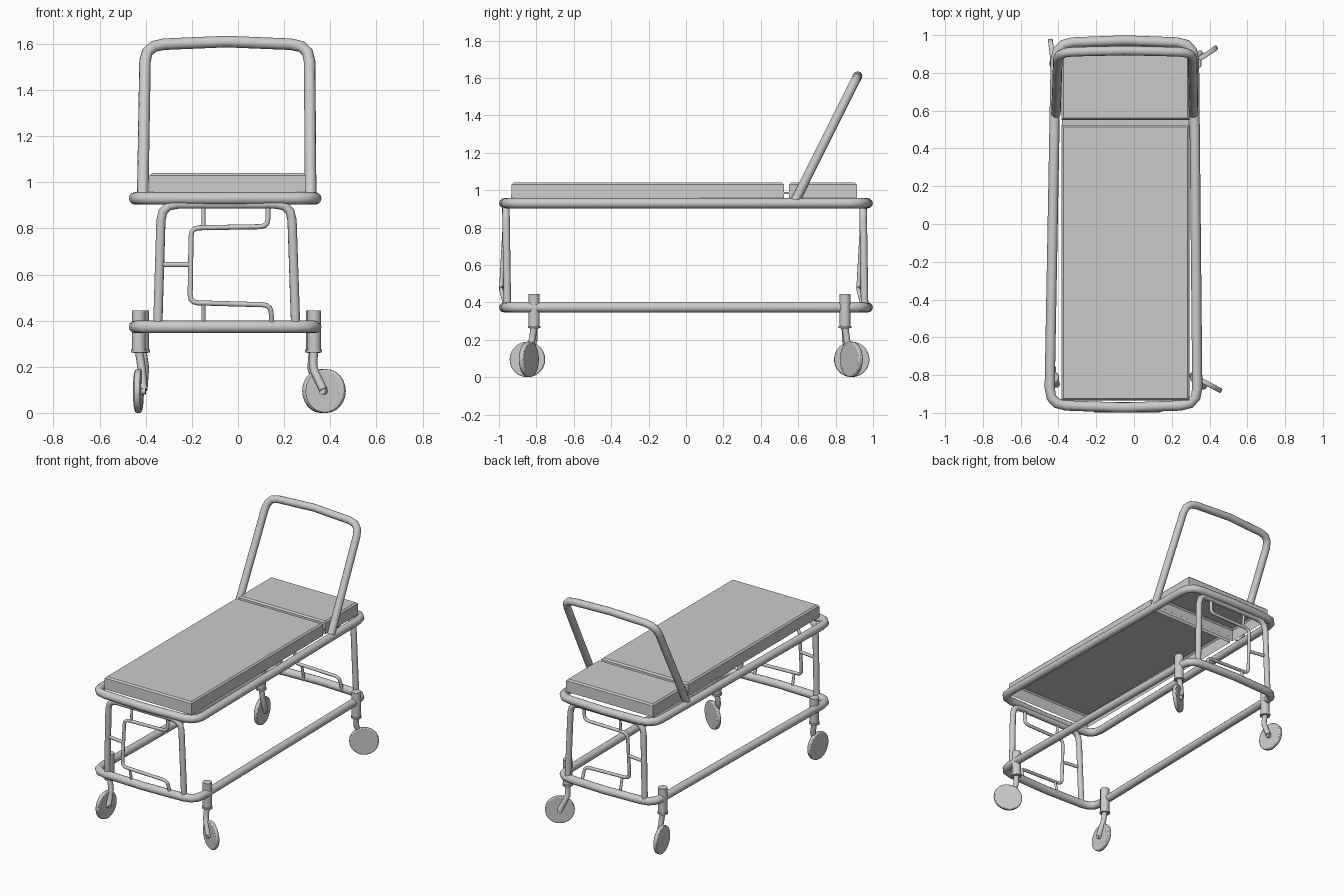
import bpy, bmesh, math
from mathutils import Vector

if "Cube" in bpy.data.objects:
    bpy.data.objects.remove(bpy.data.objects["Cube"])


def rounded(pts, r, closed=False, seg=3):
    """Replace each sharp corner of a path by a short arc; slight bends stay as they are."""
    out, n = [], len(pts)
    pts = [Vector(p) for p in pts]
    for i, p in enumerate(pts):
        if not closed and i in (0, n - 1):
            out.append(p)
            continue
        a, b = pts[i - 1] - p, pts[(i + 1) % n] - p
        if a.angle(b) > math.radians(150):
            out.append(p)
            continue
        s, e = p + a.normalized() * r, p + b.normalized() * r
        for k in range(seg + 1):
            t = k / seg
            out.append(s * (1 - t) ** 2 + p * 2 * t * (1 - t) + e * t * t)
    return out


def smooth(o, angle=40):
    bpy.ops.object.select_all(action='DESELECT')
    o.select_set(True)
    bpy.context.view_layer.objects.active = o
    if o.type == 'CURVE':
        bpy.ops.object.convert(target='MESH')
    bpy.ops.object.shade_smooth_by_angle(angle=math.radians(angle))


def tube(name, pts, rad, bend=0.06, closed=False):
    pts = rounded(pts, bend, closed)
    cu = bpy.data.curves.new(name, 'CURVE')
    cu.dimensions = '3D'
    cu.bevel_depth = rad
    cu.bevel_resolution = 4
    cu.use_fill_caps = True
    sp = cu.splines.new('POLY')
    sp.points.add(len(pts) - 1)
    for q, p in zip(sp.points, pts):
        q.co = (*p, 1)
    sp.use_cyclic_u = closed
    o = bpy.data.objects.new(name, cu)
    bpy.context.collection.objects.link(o)
    smooth(o, 50)
    return o


def cylinder(name, loc, rad, depth, rot=(0, 0, 0), bevel=0):
    bpy.ops.mesh.primitive_cylinder_add(vertices=24, radius=rad, depth=depth, location=loc, rotation=rot)
    o = bpy.context.object
    o.name = name
    if bevel:
        m = o.modifiers.new('edge', 'BEVEL')
        m.width, m.segments = bevel, 2
    smooth(o)
    return o


def pad(name, y0, y1):
    """Mattress section: open underneath, chamfered around the top."""
    bm = bmesh.new()
    rings = []
    for z, d in ((0.953, 0), (1.03, 0.002), (1.04, 0.012)):
        rings.append([bm.verts.new((x, y, z)) for x, y in (
            (-0.385 + d, y0 + d), (0.295 - d, y0 + d), (0.295 - d, y1 - d), (-0.385 + d, y1 - d))])
    for lo, hi in zip(rings, rings[1:]):
        for i in range(4):
            j = (i + 1) % 4
            bm.faces.new((lo[i], lo[j], hi[j], hi[i]))
    bm.faces.new(rings[-1])
    me = bpy.data.meshes.new(name)
    bm.to_mesh(me)
    bm.free()
    bpy.context.collection.objects.link(bpy.data.objects.new(name, me))


# upper and lower frame loops, slightly narrower at the rear
for name, z in (('upper_frame', 0.93), ('lower_frame', 0.373)):
    tube(name, [(-0.448, -0.958, z), (-0.055, -0.972, z), (0.336, -0.958, z),
                (0.317, 0.958, z), (-0.05, 0.972, z), (-0.413, 0.958, z)], 0.027, 0.09, True)

# end frames: inverted U legs with a thin bent rail and short connectors
for end, dy in (('front', 0), ('rear', 1.91)):
    yb, yt = -0.955 + dy, -0.963 + dy
    tube(end + '_legs', [(-0.348, yb, 0.375), (-0.332, yt, 0.905), (0.232, yt, 0.905), (0.25, yb, 0.375)],
         0.02, 0.07)
    tube(end + '_bent_rail', [(0.13, -0.962 + dy, 0.92), (0.13, -0.968 + dy, 0.808),
                              (-0.203, -0.97 + dy, 0.802), (-0.208, -0.988 + dy, 0.478),
                              (0.142, -0.988 + dy, 0.468), (0.147, -0.965 + dy, 0.375)], 0.011, 0.035)
    tube(end + '_side_connector', [(-0.34, -0.96 + dy, 0.643), (-0.205, -0.978 + dy, 0.643)], 0.011)
    tube(end + '_top_connector', [(-0.15, -0.963 + dy, 0.92), (-0.15, -0.97 + dy, 0.803)], 0.009)
    tube(end + '_bottom_connector', [(-0.15, -0.988 + dy, 0.477), (-0.15, -0.965 + dy, 0.375)], 0.009)

# raised push handle hoop
tube('push_handle', [(-0.413, 0.585, 0.945), (-0.402, 0.91, 1.595), (-0.05, 0.918, 1.61),
                     (0.31, 0.91, 1.595), (0.315, 0.585, 0.945)], 0.025, 0.08)

# mattress in two sections with a sunken joint
pad('main_mattress', -0.935, 0.525)
pad('head_mattress', 0.55, 0.915)
bpy.ops.mesh.primitive_cube_add(size=1, location=(-0.045, 0.5375, 0.985))
joint = bpy.context.object
joint.name = 'mattress_joint'
joint.scale = (0.67, 0.027, 0.012)

# swivel casters: stem xy, wheel centre xy, heading, side the fork is on
for name, sx, sy, wx, wy, ang, side in (
        ('front_right', 0.33, -0.812, 0.380, -0.840, -28, -1),
        ('rear_right', 0.325, 0.85, 0.362, 0.884, 34, 1),
        ('rear_left', -0.415, 0.85, -0.432, 0.886, 97, -1),
        ('front_left', -0.43, -0.812, -0.432, -0.848, -94, 1)):
    a = math.radians(ang)
    n = Vector((-math.sin(a), math.cos(a), 0)) * side
    hub = Vector((wx, wy, 0.095))
    cylinder(name + '_stem', (sx, sy, 0.36), 0.03, 0.17)
    cylinder(name + '_neck', (sx, sy, 0.31), 0.025, 0.1)
    cylinder(name + '_collar', (sx, sy, 0.268), 0.034, 0.012)
    tube(name + '_fork', [(sx, sy, 0.275), Vector((sx, sy, 0.195)) + n * 0.012,
                          hub + n * 0.022 + Vector((0, 0, 0.005))], 0.018, 0.03)
    cylinder(name + '_wheel', hub, 0.095, 0.026, (math.pi / 2, 0, a), 0.006)
    cylinder(name + '_axle', hub + n * 0.012, 0.016, 0.04, (math.pi / 2, 0, a))
